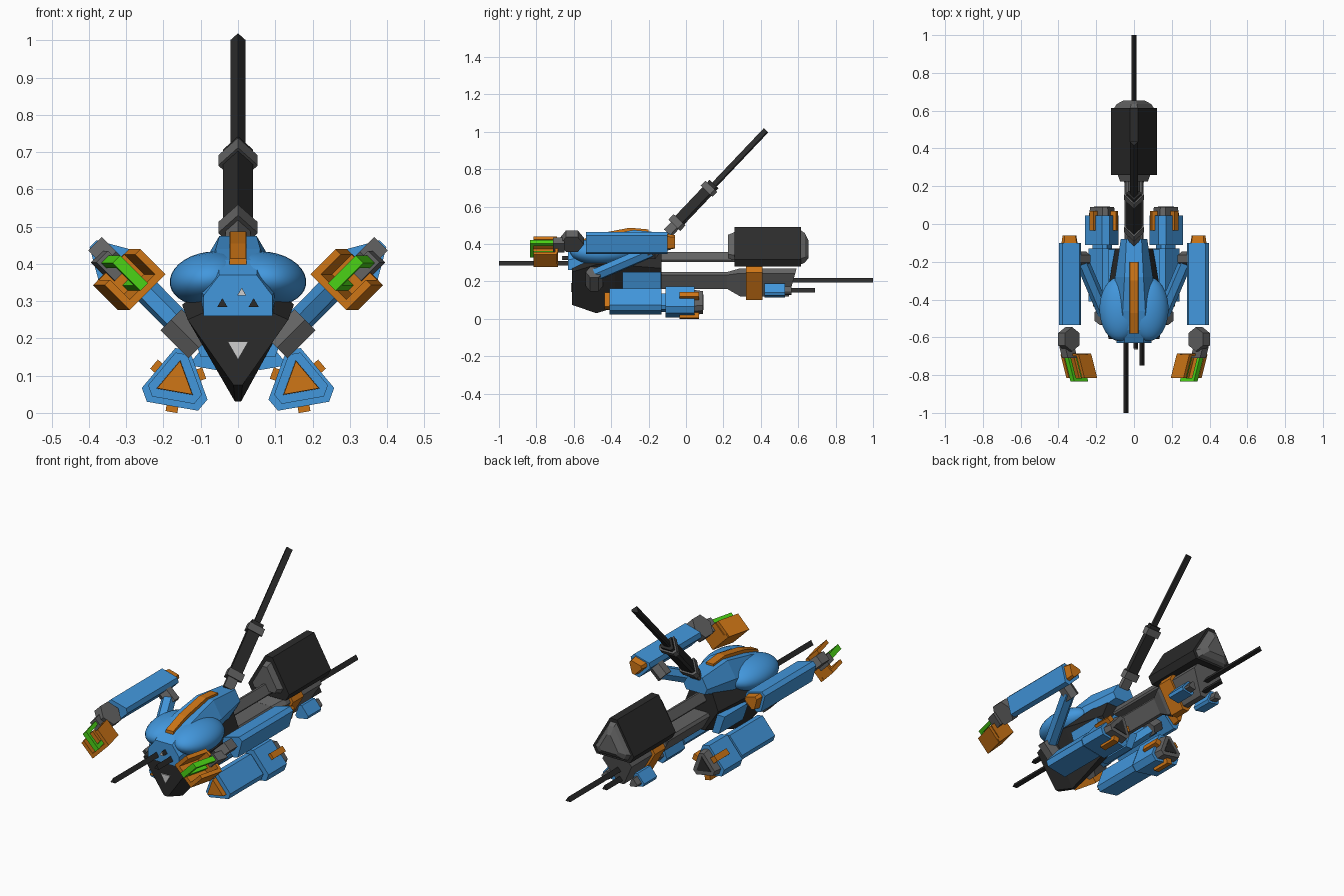
import bpy, bmesh, math
from mathutils import Vector as V

if "Cube" in bpy.data.objects:
    bpy.data.objects.remove(bpy.data.objects["Cube"])


def material(name, rgb):
    m = bpy.data.materials.new(name)
    m.diffuse_color = (*rgb, 1)
    m.use_nodes = True
    m.node_tree.nodes["Principled BSDF"].inputs["Base Color"].default_value = m.diffuse_color
    return m


BLUE = material("blue", (0.055, 0.31, 0.72))
ORANGE = material("orange", (0.62, 0.18, 0.008))
BLACK = material("black", (0.024, 0.024, 0.024))
GREY = material("grey", (0.125, 0.125, 0.125))
GREEN = material("green", (0.07, 0.65, 0.008))
WHITE = material("light_grey", (0.62, 0.62, 0.62))


def loft(name, rings, mat, both=False):
    """Skin rings of 3D points with capped ends; optionally build the mirrored twin."""
    for sx in ((1, -1) if both else (1,)):
        bm = bmesh.new()
        vs = [[bm.verts.new((sx * p[0], p[1], p[2])) for p in r] for r in rings]
        n = len(vs[0])
        for a, b in zip(vs, vs[1:]):
            for i in range(n):
                j = (i + 1) % n
                bm.faces.new((a[i], a[j], b[j], b[i]))
        bm.faces.new(vs[0])
        bm.faces.new(vs[-1])
        bmesh.ops.recalc_face_normals(bm, faces=bm.faces)
        suffix = ("_right" if sx > 0 else "_left") if both else ""
        me = bpy.data.meshes.new(name + suffix)
        bm.to_mesh(me)
        bm.free()
        me.materials.append(mat)
        bpy.context.collection.objects.link(bpy.data.objects.new(name + suffix, me))


def tri(r, cut=0.15, rot=0):
    """Triangle with clipped corners, point up when rot is 0."""
    c = [V((math.cos(math.radians(90 + rot + 120 * k)), math.sin(math.radians(90 + rot + 120 * k)))) * r
         for k in range(3)]
    if cut == 0:
        return c
    out = []
    for k in range(3):
        out += [c[k].lerp(c[k - 1], cut), c[k].lerp(c[(k + 1) % 3], cut)]
    return out


def ngon(n, r, rot=0):
    return [(r * math.cos(rot + math.tau * k / n), r * math.sin(rot + math.tau * k / n)) for k in range(n)]


def prism(name, prof, p0, p1, mat, both=False, s0=1.0, s1=1.0):
    """Sweep a 2D profile from p0 to p1, scaled at the ends."""
    p0, p1 = V(p0), V(p1)
    w = (p1 - p0).normalized()
    right = w.cross(V((0, 0, 1))).normalized()
    up = right.cross(w)
    loft(name, [[p + (right * q[0] + up * q[1]) * s for q in prof] for p, s in ((p0, s0), (p1, s1))], mat, both)


def along_y(name, prof, x, z, ys, scales, mat, both=False):
    loft(name, [[(x + q[0] * s, y, z + q[1] * s) for q in prof] for y, s in zip(ys, scales)], mat, both)


def six(y, a, z0, b, z1, c, z2):
    return [(-a, y, z0), (a, y, z0), (b, y, z1), (c, y, z2), (-c, y, z2), (-b, y, z1)]


# front hull: keel-shaped black body
loft("front_hull", [six(-.61, .012, .075, .135, .25, .09, .27), six(-.48, .008, .03, .15, .29, .10, .33),
                    six(-.38, .012, .06, .145, .29, .09, .36), six(-.13, .02, .15, .10, .27, .05, .40)], BLACK)
along_y("chest_plate", tri(.032, 0, 180), 0, .175, (-.616, -.607), (1, 1), WHITE)
loft("hull_side_panel", [[(x, y, z) for x, z in ((.06, .15), (.10, .15), (.135, .25), (.09, .25))]
                         for y in (-.34, -.135)], BLUE, True)

# canopy, side bulges and top stripe
loft("canopy", [six(-.63, .092, .26, .092, .315, .05, .37), six(-.56, .095, .265, .10, .33, .055, .41),
                six(-.46, .095, .28, .105, .36, .06, .44), six(-.28, .09, .32, .10, .39, .05, .475),
                six(-.08, .055, .37, .07, .40, .04, .455)], BLUE)
for side, sx in (("right", 1), ("left", -1)):
    bpy.ops.mesh.primitive_uv_sphere_add(segments=32, ring_count=16, location=(sx * .077, -.45, .36))
    o = bpy.context.object
    o.name = "canopy_bulge_" + side
    o.scale = (.107, .17, .072)
    o.rotation_euler[1] = sx * .15
    o.data.materials.append(BLUE)
    bpy.ops.object.shade_smooth()
loft("top_stripe", [[(-.025, y, z - .04), (.025, y, z - .04), (.022, y, z), (-.022, y, z)]
                    for y, z in ((-.58, .415), (-.47, .455), (-.30, .487), (-.2, .478))], ORANGE)

# front guns and sensor
GUN = tri(.016, 0)
along_y("long_front_gun", GUN, -.042, .292, (-1, -.6), (1, 1), BLACK)
along_y("short_front_gun", GUN, .042, .292, (-.75, -.6), (1, 1), BLACK)
along_y("front_sensor", tri(.014, 0), .01, .322, (-.66, -.6), (1, 1), BLACK)
along_y("sensor_lens", tri(.013, 0), .01, .322, (-.664, -.659), (1, 1), WHITE)

# raised tail mast
A, D = V((0, -.045, .505)), V((0, .475, .5)).normalized()


def ridge(r):
    return [(0, r * 1.0), (-r, -r * .3), (-r * .75, -r * .65), (r * .75, -r * .65), (r, -r * .3)]


def mast(name, r, t0, t1, mat):
    prism(name, ridge(r), A + D * t0, A + D * t1, mat)


mast("mast_foot", .034, -.07, 0, GREY)
mast("mast_lower_collar", .053, -.015, .025, GREY)
mast("mast_sleeve", .04, 0, .29, BLACK)
mast("mast_upper_collar", .053, .235, .272, GREY)
mast("mast_barrel", .02, .28, .69, BLACK)

# spine rails
along_y("upper_rail", tri(.042), 0, .325, (-.2, .3), (1, 1), GREY)
along_y("lower_rail", tri(.07, .15, 180), 0, .215, (-.2, .3), (1, 1), GREY)

# rear engine block, hull, band and guns
along_y("engine_block", tri(.165), 0, .3625, (.26, .615), (1, 1), BLACK)
along_y("engine_front_cap", tri(.165), 0, .3725, (.225, .262), (.6, .72), GREY)
along_y("engine_rear_cap", tri(.165), 0, .3625, (.612, .635, .655), (.88, .75, .45), GREY)
R = tri(.118, .15, 180)
loft("rear_hull", [[(q[0] * s, y + k * q[1], z + q[1] * s) for q in R]
                   for y, s, z, k in ((.22, .6, .215, 0), (.29, 1, .211, 0), (.575, 1, .211, .28))], GREY)
along_y("rear_band", tri(.14, .15, 180), 0, .21, (.32, .41), (1, 1), ORANGE)
along_y("long_rear_gun", GUN, 0, .203, (.56, 1), (1, 1), BLACK)
along_y("short_rear_gun", GUN, 0, .148, (.5, .69), (1, 1), BLACK)
along_y("rear_thruster", tri(.055, .18, 10), .082, .147, (.42, .53), (1, 1), BLUE, True)
along_y("rear_thruster_nozzle", tri(.036, .18, 10), .082, .147, (.52, .565), (1, .9), GREY, True)

# leg pods
POD, PX, PZ = tri(.126, .18, 10), .165, .08
along_y("pod_front", POD, PX, PZ + .005, (-.41, -.13), (.82, .82), BLUE, True)
along_y("pod_nose", tri(.058, 0, 10), PX, PZ + .005, (-.437, -.40), (.95, 1), ORANGE, True)
along_y("pod_neck", POD, PX, PZ, (-.14, -.10), (.6, .6), BLUE, True)
along_y("pod_rear", POD, PX, PZ, (-.11, .045), (1, 1), BLUE, True)
along_y("pod_nozzle", POD, PX, PZ, (.04, .09), (.8, .72), GREY, True)
along_y("pod_nozzle_core", tri(.05, 0, 10), PX, PZ, (.08, .093), (1, 1), BLACK, True)
for k, label in enumerate(("inner", "lower", "outer")):
    a = math.radians(160 + 120 * k)
    d, t = V((math.cos(a), math.sin(a))), V((-math.sin(a), math.cos(a)))
    ring = [d * i + t * j for i, j in ((.05, -.016), (.079, -.016), (.079, .016), (.05, .016))]
    along_y("pod_clamp_" + label, ring, PX, PZ, (-.035, .07), (1, 1), ORANGE, True)

# arms
HEX = ngon(6, 1)
prism("shoulder", ngon(6, .046), (.105, -.49, .175), (.18, -.49, .25), GREY, True)
prism("upper_arm", ngon(6, .036), (.15, -.49, .232), (.282, -.18, .365), BLUE, True)
prism("elbow", ngon(6, .04), (.255, -.185, .345), (.315, -.185, .40), GREY, True)
FORE = tri(.085, .18, -45)
along_y("forearm", FORE, .345, .41, (-.535, -.1), (1, 1), BLUE, True)
along_y("forearm_cap", FORE, .345, .415, (-.1, -.06), (.72, .62), ORANGE, True)
prism("wrist", ngon(6, .064), (.363, -.61, .397), (.327, -.61, .433), GREY, True)


# hands: box in axes turned 45 degrees about y, leaning inward towards the front
def hand_box(name, u0, u1, v0, v1, y0, y1, mat):
    rings = []
    for y in (y0, y1):
        cx = .305 + (y + .75) * .25
        rings.append([(cx + (u - v) * .7071, y, .37 + (u + v) * .7071)
                      for u, v in ((u0, v0), (u1, v0), (u1, v1), (u0, v1))])
    loft(name, rings, mat, True)


hand_box("palm", .0, .07, -.022, .022, -.71, -.65, GREY)
hand_box("claw_back", -.065, -.045, -.065, .065, -.815, -.685, ORANGE)
hand_box("claw_upper", -.065, .03, .048, .068, -.815, -.69, ORANGE)
hand_box("claw_lower", -.065, .03, -.068, -.048, -.815, -.69, ORANGE)
hand_box("claw_link", -.06, .03, -.05, .05, -.70, -.685, ORANGE)
hand_box("blade_tip", -.045, .06, -.014, .014, -.835, -.815, GREEN)
hand_box("blade_inner", -.045, -.025, -.014, .014, -.82, -.69, GREEN)
hand_box("blade_outer", .04, .06, -.014, .014, -.82, -.69, GREEN)
